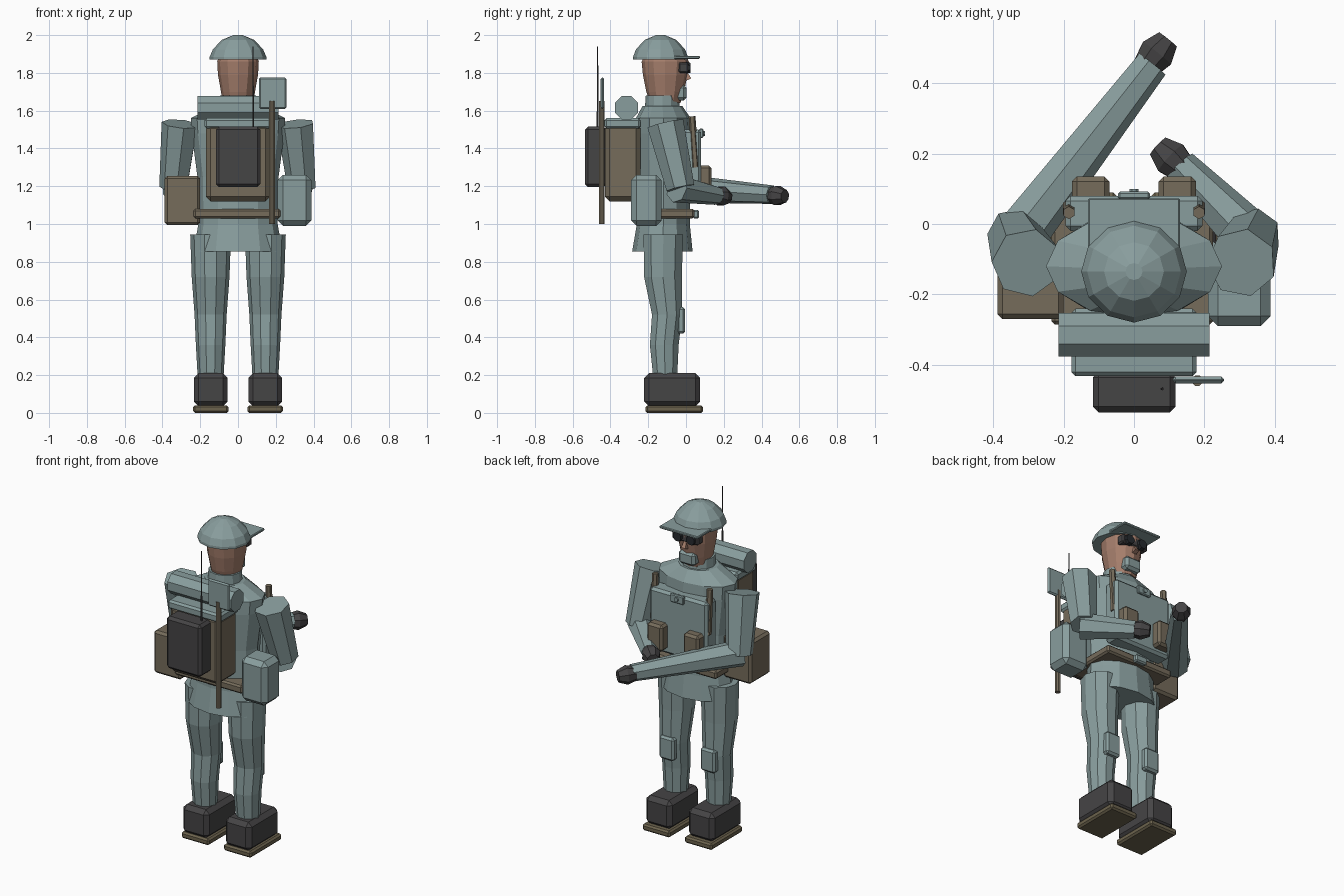
import bpy, bmesh
from math import cos, sin, pi
from mathutils import Vector

cube = bpy.data.objects.get("Cube")
if cube:
    bpy.data.objects.remove(cube)


def material(name, rgb):
    m = bpy.data.materials.new(name)
    m.use_nodes = True
    m.diffuse_color = (*rgb, 1)
    bsdf = next(n for n in m.node_tree.nodes if n.type == 'BSDF_PRINCIPLED')
    bsdf.inputs["Base Color"].default_value = (*rgb, 1)
    return m


CLOTH = material("grey teal cloth", (.25, .34, .34))
CANVAS = material("brown canvas", (.18, .15, .105))
BLACK = material("charcoal", (.06, .058, .06))
SKIN = material("skin", (.38, .21, .15))
SOLE = material("olive sole", (.15, .125, .075))
LENS = material("dark lens", (.02, .024, .028))


def finish(name, bm, mat):
    bmesh.ops.recalc_face_normals(bm, faces=bm.faces)
    mesh = bpy.data.meshes.new(name)
    bm.to_mesh(mesh)
    bm.free()
    mesh.materials.append(mat)
    ob = bpy.data.objects.new(name, mesh)
    bpy.context.collection.objects.link(ob)
    return ob


def box(name, mat, x, y, z, bevel=.01, foot=1):
    """Chamfered box from (low, high) spans; foot scales its lower end."""
    bm = bmesh.new()
    bmesh.ops.create_cube(bm, size=1)
    spans = (x, y, z)
    for v in bm.verts:
        k = foot if v.co.z < 0 else 1
        v.co = [(a + b) / 2 + c * (b - a) * (k if i < 2 else 1)
                for i, (c, (a, b)) in enumerate(zip(v.co, spans))]
    if bevel:
        bmesh.ops.bevel(bm, geom=bm.edges[:], offset=bevel, segments=1, affect='EDGES')
    return finish(name, bm, mat)


def skin_rings(name, mat, rings):
    bm = bmesh.new()
    loops = [[bm.verts.new(p) for p in ring] for ring in rings]
    n = len(loops[0])
    for low, high in zip(loops, loops[1:]):
        for i in range(n):
            j = (i + 1) % n
            bm.faces.new((low[i], low[j], high[j], high[i]))
    bm.faces.new(loops[0][::-1])
    bm.faces.new(loops[-1])
    return finish(name, bm, mat)


def loft(name, mat, rows, n=12, x=0):
    """Stack of ellipses; each row is z, centre y, x radius, y radius."""
    turns = [2 * pi * i / n for i in range(n)]
    return skin_rings(name, mat, [[(x + rx * cos(t), cy + ry * sin(t), z) for t in turns]
                                  for z, cy, rx, ry in rows])


def limb(name, mat, a, b, ra, rb, n=8):
    """Tapered faceted cylinder between two points."""
    a, b = Vector(a), Vector(b)
    turn = (b - a).to_track_quat('Z', 'Y')
    ring = [Vector((cos(2 * pi * (i + .5) / n), sin(2 * pi * (i + .5) / n), 0)) for i in range(n)]
    return skin_rings(name, mat, [[p + turn @ (v * r) for v in ring] for p, r in ((a, ra), (b, rb))])


# Legs, boots and knee pads
for side, s in (("right", -1), ("left", 1)):
    def span(lo, hi):
        return tuple(sorted((s * lo, s * hi)))
    box(side + "_boot_sole", SOLE, span(.05, .237), (-.215, .09), (0, .04), .01)
    box(side + "_boot", BLACK, span(.055, .233), (-.222, .075), (.035, .21), .025)
    loft(side + "_leg", CLOTH, [(.18, -.11, .068, .066), (.36, -.115, .078, .08),
                                (.52, -.1, .085, .084), (.72, -.122, .1, .105),
                                (.945, -.12, .108, .11)], 10, s * .145)
    box(side + "_knee_pad", CLOTH, span(.09, .19), (-.05, -.004), (.42, .56), .012)
    # Chest pouches and harness straps
    box(side + "_chest_pouch", CANVAS, span(.07, .176), (.06, .135), (1.15, 1.31), .014)
    limb(side + "_harness_strap", CANVAS, (s * .185, .05, 1.3), (s * .185, .032, 1.57), .02, .018, 6)

# Torso with jacket skirt and collar
loft("jacket", CLOTH, [(.855, -.125, .235, .16), (1, -.12, .21, .14), (1.25, -.12, .215, .14),
                       (1.48, -.12, .245, .15), (1.56, -.12, .25, .145), (1.625, -.125, .12, .105)])
loft("collar", CLOTH, [(1.58, -.125, .1, .095), (1.68, -.125, .095, .088)])
box("chest_plate", CLOTH, (-.195, .195), (-.02, .08), (1.12, 1.5), .015)
box("chest_buckle", CLOTH, (-.045, .045), (.07, .092), (1.455, 1.505), .005)
limb("buckle_knob", CLOTH, (0, .085, 1.48), (0, .1, 1.48), .014, .014)
box("belt", CANVAS, (-.235, .225), (-.285, .045), (1.03, 1.08), .01)
box("belt_buckle", CLOTH, (-.04, .04), (.035, .07), (1.03, 1.075), .008)

# Head, face gear and helmet
loft("head", SKIN, [(1.64, -.11, .08, .08), (1.7, -.11, .09, .1), (1.79, -.11, .106, .118),
                    (1.86, -.11, .11, .125), (1.89, -.11, .1, .11)])
limb("nose", SKIN, (0, .0, 1.8), (0, .015, 1.765), .012, .02, 4)
box("chin_guard", CLOTH, (-.055, .055), (-.07, .003), (1.655, 1.735), .015)
box("goggle_frame", BLACK, (-.09, .09), (-.04, .012), (1.8, 1.855), .008)
for side, s in (("right", -1), ("left", 1)):
    limb(side + "_lens", LENS, (s * .045, 0, 1.827), (s * .045, .025, 1.827), .034, .028)
loft("helmet", CLOTH, [(1.87, -.135, .15, .145), (1.885, -.135, .15, .145), (1.925, -.135, .133, .13),
                       (1.975, -.135, .085, .083), (2, -.135, .024, .024)])
box("helmet_brim", CLOTH, (-.13, .13), (-.09, .073), (1.874, 1.89), .004)

# Arms: upper arm, forearm and gloved hand
for side, s, wrist, hand in (("right", -1, (.05, .455, 1.155), (.065, .485, 1.15)),
                             ("left", 1, (.13, .165, 1.15), (.105, .187, 1.148))):
    elbow = Vector((s * .34, -.03, 1.19))
    limb(side + "_upper_arm", CLOTH, (s * .305, -.11, 1.53), elbow, .1, .077, 7)
    limb(side + "_forearm", CLOTH, elbow + Vector((0, -.02, 0)), wrist, .078, .05, 7)
    way = (Vector(wrist) - elbow).normalized() * .05
    limb(side + "_cuff", BLACK, Vector(hand) - way, hand, .042, .055, 8)
    limb(side + "_fist", BLACK, hand, Vector(hand) + way, .055, .035, 8)

# Hip gear
box("canteen", CLOTH, (.21, .388), (-.29, -.13), (.99, 1.26), .028)
box("hip_bag", CANVAS, (-.388, -.2), (-.27, -.07), (.995, 1.255), .014)

# Backpack with lid, bedroll, radio and aerial
box("backpack", CANVAS, (-.17, .17), (-.43, -.24), (1.12, 1.53), .025)
box("backpack_lid", CLOTH, (-.178, .178), (-.432, -.24), (1.505, 1.56), .012)
limb("bedroll", CLOTH, (-.215, -.315, 1.615), (.215, -.315, 1.615), .067, .067)
box("radio_pack", BLACK, (-.117, .118), (-.535, -.42), (1.195, 1.515), .016)
limb("aerial", BLACK, (.08, -.468, 1.48), (.08, -.468, 1.94), .005, .003, 6)

# Entrenching spade
limb("spade_handle", CANVAS, (.18, -.445, 1), (.18, -.445, 1.65), .016, .016)
box("spade_blade", CLOTH, (.11, .256), (-.453, -.433), (1.61, 1.775), .008)
